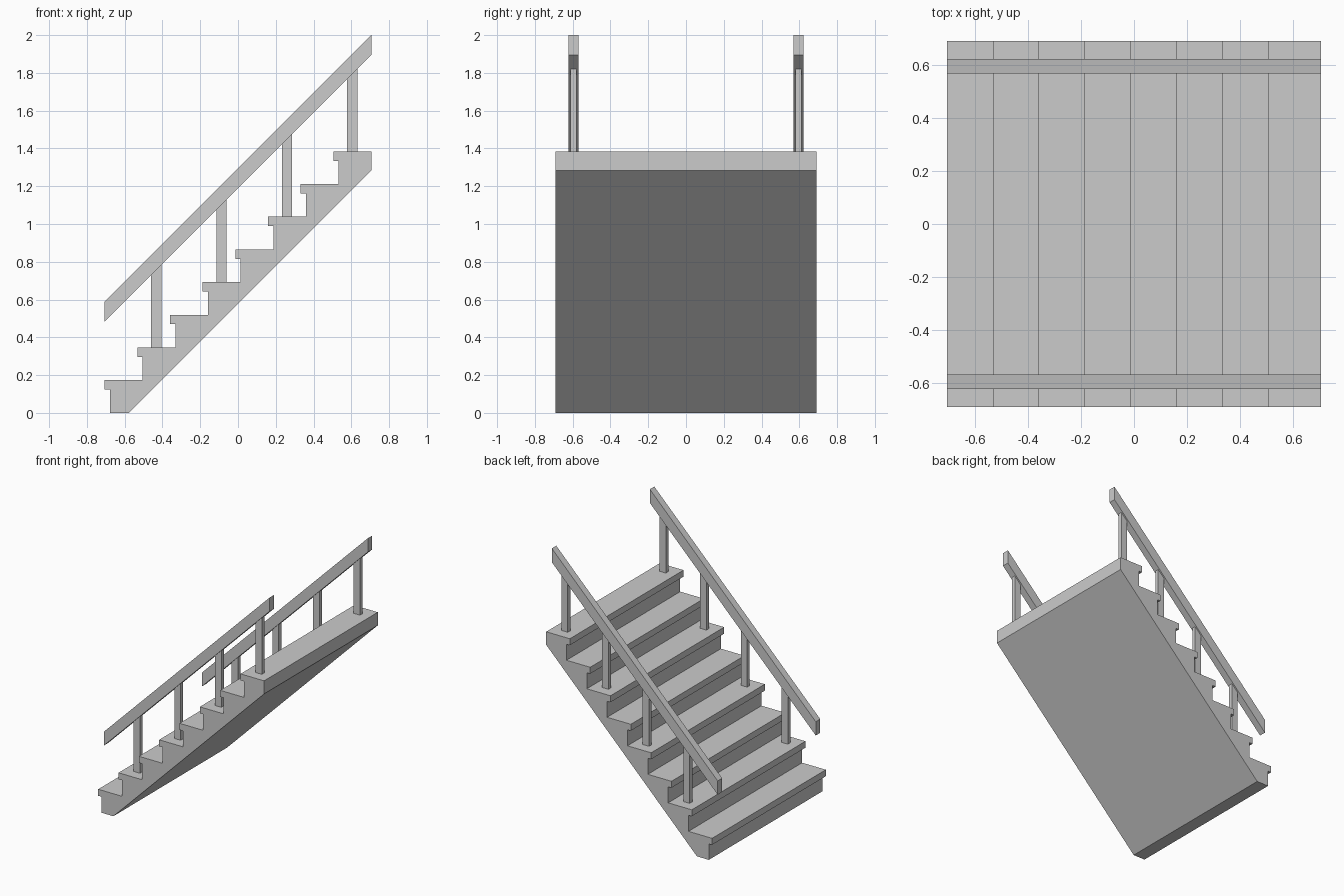
import bpy, bmesh

if "Cube" in bpy.data.objects:
    bpy.data.objects.remove(bpy.data.objects["Cube"])

N, RUN, RISE = 8, 0.173, 0.1731
X0, X1 = -0.706, 0.706
NOSE, TREAD = 0.028, 0.05
HALF_W, RAIL_Y = 0.691, 0.596


def extrude_profile(name, pts, y, half):
    """Solid made from an x-z profile, extruded along y about a centre."""
    bm = bmesh.new()
    face = bm.faces.new([bm.verts.new((x, y - half, z)) for x, z in pts])
    res = bmesh.ops.extrude_face_region(bm, geom=[face])
    verts = [v for v in res["geom"] if isinstance(v, bmesh.types.BMVert)]
    bmesh.ops.translate(bm, verts=verts, vec=(0, 2 * half, 0))
    bmesh.ops.recalc_face_normals(bm, faces=bm.faces)
    mesh = bpy.data.meshes.new(name)
    bm.to_mesh(mesh)
    bm.free()
    obj = bpy.data.objects.new(name, mesh)
    bpy.context.collection.objects.link(obj)
    return obj


# Solid flight with overhanging tread noses and a sloped underside
profile = [(-0.577, 0), (X0 + NOSE, 0)]
for i in range(N):
    nose, top = X0 + i * RUN, (i + 1) * RISE
    if i:
        profile.append((nose + NOSE, top - RISE))
    profile += [(nose + NOSE, top - TREAD), (nose, top - TREAD), (nose, top)]
profile += [(X1, N * RISE), (X1, 1.284)]
extrude_profile("stair_flight", profile, 0, HALF_W)


def rail_bottom(x):
    return 0.483 + (x - X0) * (1.894 - 0.483) / (X1 - X0)


# Sloped handrails and their posts on every second step
for side, s in (("left", 1), ("right", -1)):
    y = s * RAIL_Y
    extrude_profile(f"handrail_{side}",
                    [(X0, 0.483), (X1, 1.894), (X1, 2.0), (X0, 0.589)], y, 0.027)
    for k in range(4):
        xa = -0.460 + k * 2 * RUN
        xb, base = xa + 0.054, (2 * k + 2) * RISE
        extrude_profile(f"post_{side}_{k + 1}",
                        [(xa, base), (xb, base), (xb, rail_bottom(xb)), (xa, rail_bottom(xa))],
                        y, 0.016)
